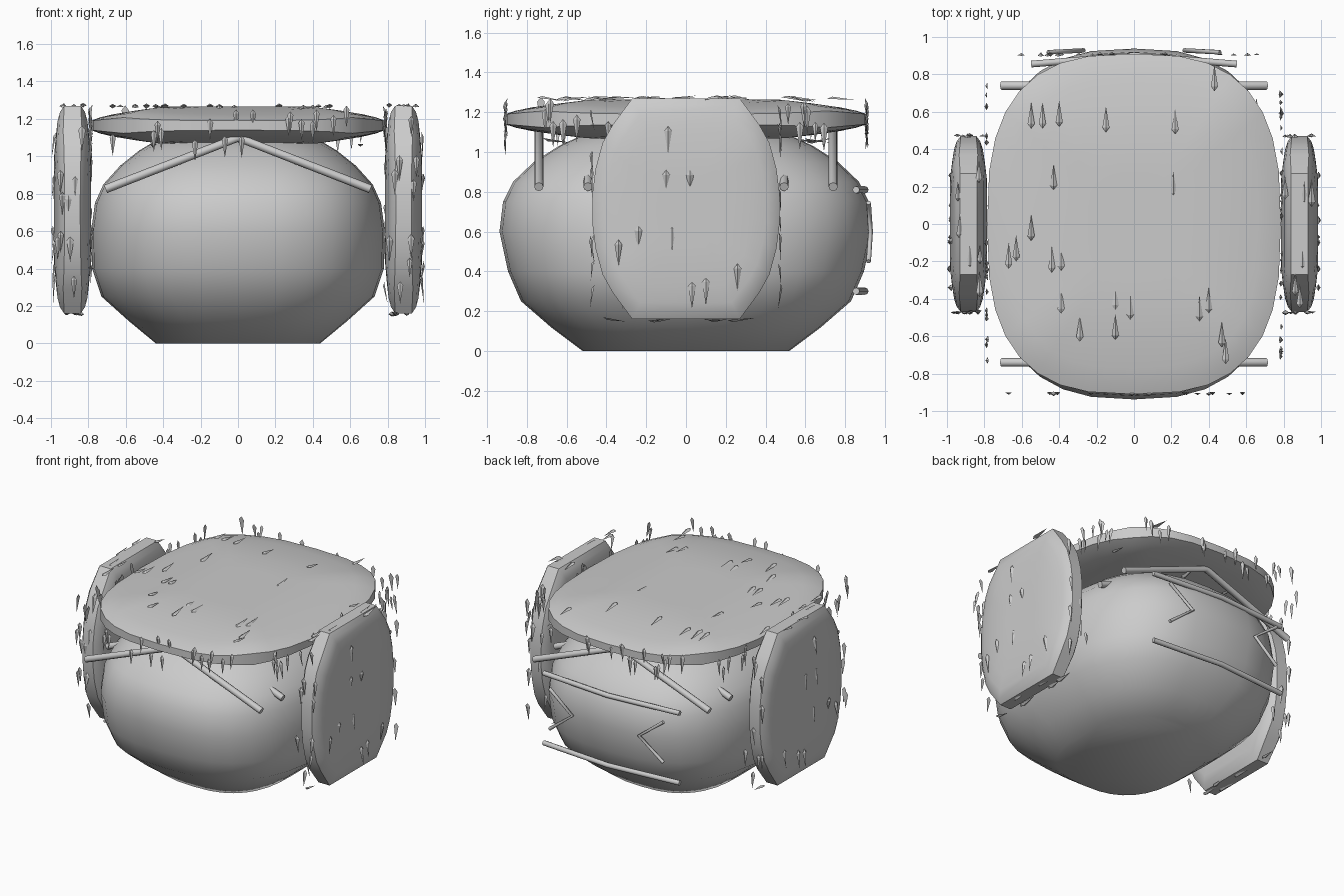
import bpy, bmesh, math, random
from mathutils import Vector

if "Cube" in bpy.data.objects:
    bpy.data.objects.remove(bpy.data.objects["Cube"])

random.seed(4)


def finish(bm, name, smooth=None):
    bmesh.ops.recalc_face_normals(bm, faces=bm.faces)
    me = bpy.data.meshes.new(name)
    bm.to_mesh(me)
    bm.free()
    ob = bpy.data.objects.new(name, me)
    bpy.context.collection.objects.link(ob)
    if smooth:
        bpy.ops.object.select_all(action='DESELECT')
        ob.select_set(True)
        bpy.context.view_layer.objects.active = ob
        bpy.ops.object.shade_smooth_by_angle(angle=math.radians(smooth))
    return ob


def superellipse(a, b, n, count=32):
    pts = []
    for i in range(count):
        t = 2 * math.pi * i / count
        c, s = math.cos(t), math.sin(t)
        pts.append((a * math.copysign(abs(c) ** (2 / n), c),
                    b * math.copysign(abs(s) ** (2 / n), s)))
    return pts


def loft(name, rings, smooth=40):
    """Skin a stack of equal-length closed rings and cap both ends."""
    bm = bmesh.new()
    loops = [[bm.verts.new(p) for p in r] for r in rings]
    for a, b in zip(loops, loops[1:]):
        for i in range(len(a)):
            j = (i + 1) % len(a)
            bm.faces.new((a[i], a[j], b[j], b[i]))
    bm.faces.new(loops[0])
    bm.faces.new(loops[-1])
    return finish(bm, name, smooth)


def rod(name, pts, r):
    cu = bpy.data.curves.new(name, 'CURVE')
    cu.dimensions = '3D'
    cu.bevel_depth = r
    cu.bevel_resolution = 2
    cu.use_fill_caps = True
    sp = cu.splines.new('POLY')
    sp.points.add(len(pts) - 1)
    for q, p in zip(sp.points, pts):
        q.co = (*p, 1)
    ob = bpy.data.objects.new(name, cu)
    bpy.context.collection.objects.link(ob)


# rounded body with a flat base: (z, half width, half depth)
body = [(0, .44, .52), (.12, .585, .68), (.25, .73, .83), (.4, .78, .895),
        (.6, .785, .938), (.75, .765, .92), (.85, .72, .87), (.95, .63, .765),
        (1.03, .53, .64), (1.09, .43, .51), (1.12, .25, .3)]
loft("body", [[(x, y, z) for x, y in superellipse(a, b, 2.65)] for z, a, b in body])

# pillow-like slabs: (outline scale, relative thickness)
PILLOW = [(.3, 1), (.5, 1), (.7, .99), (.85, .97), (.94, .86), (1, .6)]
layers = [(s, -h) for s, h in PILLOW] + [(s, h) for s, h in PILLOW[::-1]]


def slab_rings(outline, a, b, half, end_a, end_b):
    """Rings of (u, v, offset); the slab thins towards its ends."""
    def taper(t, end):
        return 1 - (1 - end) * max(0, (abs(t) - .5) / .5) ** 1.15
    return [[(u * s, v * s, half * h * min(taper(u * s / a, end_a), taper(v * s / b, end_b)))
             for u, v in outline] for s, h in layers]


top = superellipse(.785, .91, 2.8)
loft("roof_slab", [[(u, v, 1.165 + w) for u, v, w in r]
                   for r in slab_rings(top, .785, .91, .1, .42, .42)], 45)

q = [(.47, .08), (.455, .2), (.42, .33), (.37, .42), (.27, .555)]
side = q + [(-y, z) for y, z in q[::-1]] + [(-y, -z) for y, z in q] + [(y, -z) for y, z in q[::-1]]
for sx, nm in ((1, "right"), (-1, "left")):
    loft(nm + "_side_slab", [[(sx * .885 + w, u, .715 + v) for u, v, w in r]
                             for r in slab_rings(side, .47, .555, .099, .7, .75)], 45)

# gable rods under the roof
for i in range(7):
    y = -.74 + i * .74 / 3
    rod(f"gable_rod_{i}", [(-.708, y, .825), (0, y, 1.1), (.708, y, .825)], .023)

# bent rails and chevrons on the back
for z, nm in ((.81, "upper"), (.3, "lower")):
    rod(nm + "_back_rail", [(-.55, .855, z), (0, .9, z), (.55, .855, z)], .018)
for sx, nm in ((1, "right"), (-1, "left")):
    rod(nm + "_back_chevron",
        [(sx * .46, .918, .745), (sx * .27, .928, .6), (sx * .46, .918, .45)], .012)


# small ridged leaves
def leaf(bm, pos, n, d, k=1.0):
    n, d, p = Vector(n), Vector(d), Vector(pos)
    d = (d + n * random.uniform(-.2, .2)).normalized()
    w = n.cross(d).normalized()
    n = d.cross(w) * -1 if d.cross(w).dot(n) < 0 else d.cross(w)

    def v(a, b, c):
        return bm.verts.new(p + w * a * k + d * b * k + n * c * k)
    back, tip = v(0, -.06, 0), v(0, .08, 0)
    l, r, up = v(-.019, -.035, 0), v(.019, -.035, 0), v(0, -.035, .012)
    for f in ((back, l, up), (back, up, r), (l, tip, up), (up, tip, r), (back, r, l), (l, r, tip)):
        bm.faces.new(f)


def scatter(bm, lo, hi, axis, sign, count, d):
    """Random leaves on one side of a box."""
    n = [0, 0, 0]
    n[axis] = sign
    for _ in range(count):
        p = [a + (b - a) * random.uniform(.08, .92) for a, b in zip(lo, hi)]
        p[axis] = hi[axis] if sign > 0 else lo[axis]
        leaf(bm, p, n, d, random.uniform(.75, 1.05))


UP, DOWN, BACK = (0, 0, 1), (0, 0, -1), (0, 1, 0)
on_top = [(-.55, .57), (-.49, .57), (-.4, .58), (-.15, .55), (.22, .54), (.43, .77), (.21, .2),
          (-.43, .24), (-.55, -.03), (-.67, -.18), (-.63, -.14), (-.44, -.2), (-.39, -.19),
          (-.39, -.42), (-.29, -.57), (-.1, -.56), (.35, -.46), (.4, -.42), (.47, -.6),
          (.49, -.69), (-.1, -.4), (-.02, -.45)]
on_front = [(-.67, 1.07), (-.45, 1.09), (-.41, 1.1), (-.43, 1.14), (-.23, 1.04), (-.15, 1.15),
            (-.07, 1.06), (-.01, 1.2), (.02, 1.06), (.08, 1.2), (.27, 1.17), (.28, 1.19),
            (.34, 1.15), (.4, 1.14), (.42, 1.2), (.51, 1.17), (.58, 1.22)]
bm = bmesh.new()
for x, y in on_top:
    leaf(bm, (x, y, 1.265), UP, BACK)
for x, z in on_front:
    leaf(bm, (x, -.905, z), (0, -1, 0), DOWN, .85)
lo, hi = (-.785, -.905, 1.06), (.785, .905, 1.24)
scatter(bm, lo, hi, 1, 1, 17, DOWN)
for s in (1, -1):
    scatter(bm, lo, hi, 0, s, 17, DOWN)
scatter(bm, lo, hi, 2, -1, 8, BACK)
finish(bm, "roof_leaves")

on_side = [(-.09, 1.07), (-.1, .85), (.02, .85), (-.34, .5), (-.24, .57), (-.07, .58),
           (.03, .29), (.1, .31), (.26, .38)]
for sx, nm in ((1, "right"), (-1, "left")):
    bm = bmesh.new()
    for y, z in on_side:
        leaf(bm, (sx * .982, y, z), (sx, 0, 0), DOWN)
    lo, hi = (sx * .885 - .095, -.47, .16), (sx * .885 + .095, .47, 1.27)
    scatter(bm, lo, hi, 0, -sx, 8, DOWN)
    for s in (1, -1):
        scatter(bm, lo, hi, 1, s, 9, DOWN)
        scatter(bm, lo, hi, 2, s, 6, BACK)
    finish(bm, nm + "_side_leaves")
